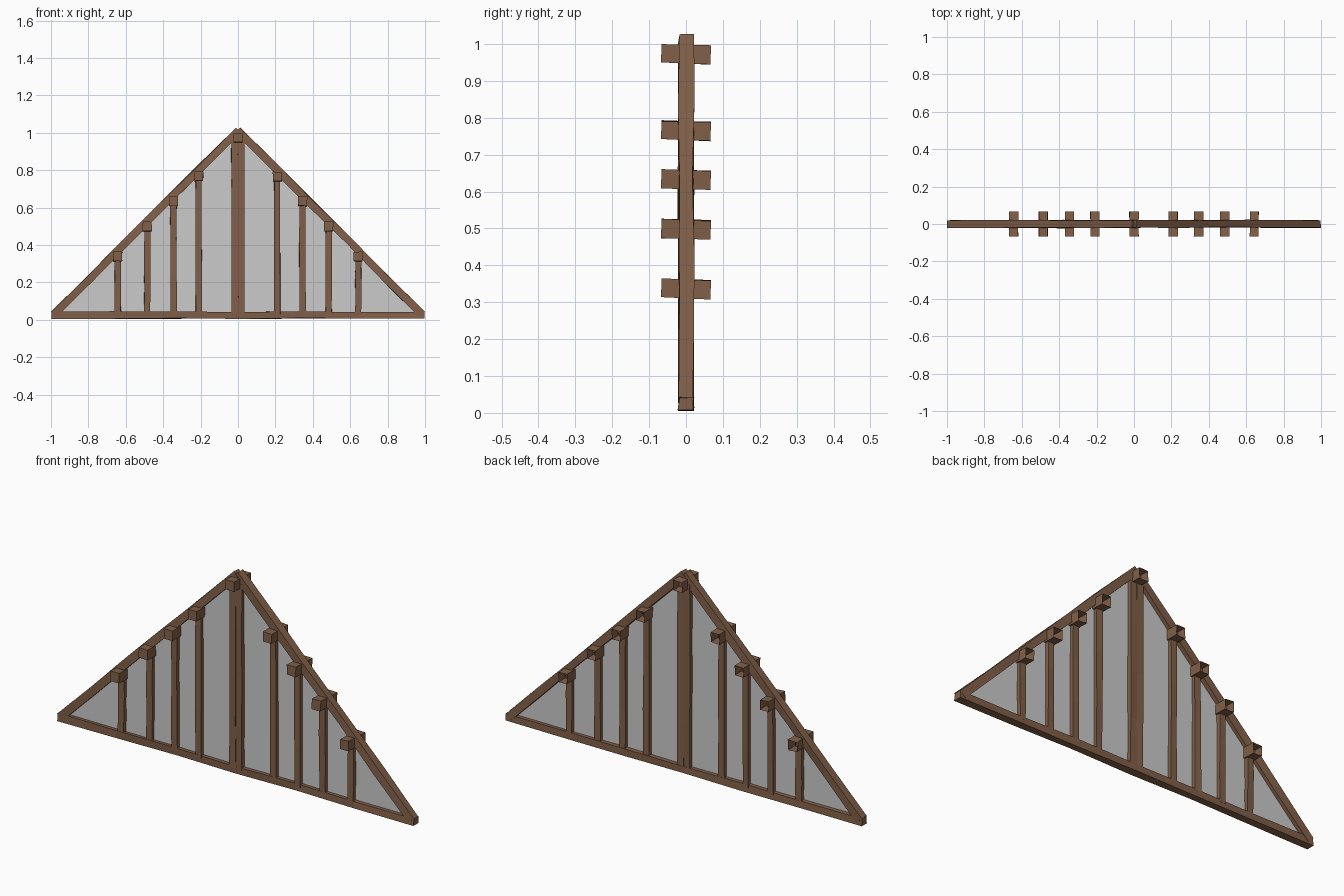
import bpy, bmesh, random
from mathutils import Vector

if "Cube" in bpy.data.objects:
    bpy.data.objects.remove(bpy.data.objects["Cube"])

random.seed(4)
wood = bpy.data.materials.new("wood")
wood.diffuse_color = (0.22, 0.115, 0.065, 1)
wood.use_nodes = True
wood.node_tree.nodes["Principled BSDF"].inputs["Base Color"].default_value = wood.diffuse_color


def finish(name, bm, mat=None):
    me = bpy.data.meshes.new(name)
    bm.to_mesh(me)
    bm.free()
    ob = bpy.data.objects.new(name, me)
    bpy.context.collection.objects.link(ob)
    if mat:
        me.materials.append(mat)
    return ob


def beam(name, a, b, width, depth, segs=3, wobble=0.003, open_end=False):
    """Slightly uneven square timber swept from a to b."""
    a, b = Vector(a), Vector(b)
    d = (b - a).normalized()
    side = Vector((1, 0, 0)) if abs(d.y) > 0.9 else Vector((0, 1, 0))
    other = d.cross(side)
    # side carries the depth, other carries the in-plane width
    bm = bmesh.new()
    rings = []
    for i in range(segs + 1):
        c = a.lerp(b, i / segs)
        ring = []
        for s, t in ((-1, -1), (1, -1), (1, 1), (-1, 1)):
            ds = s * depth / 2 + random.uniform(-wobble, wobble)
            dt = t * width / 2 + random.uniform(-wobble, wobble)
            ring.append(bm.verts.new(c + side * ds + other * dt))
        rings.append(ring)
    for r, q in zip(rings, rings[1:]):
        for j in range(4):
            k = (j + 1) % 4
            bm.faces.new((r[j], r[k], q[k], q[j]))
    bm.faces.new(rings[0][::-1])
    if not open_end:
        bm.faces.new(rings[-1])
    bmesh.ops.recalc_face_normals(bm, faces=bm.faces)
    return finish(name, bm, wood)


# Thin grey infill panel
bm = bmesh.new()
bm.faces.new([bm.verts.new(p) for p in
              ((-0.97, 0, 0.03), (0.97, 0, 0.03), (0, 0, 1.0))])
finish("wall_panel", bm)

# Sill and the two sloping rafters
beam("sill", (-0.998, 0, 0.025), (0.998, 0, 0.025), 0.036, 0.04, 6)
for s, n in ((-1, "left"), (1, "right")):
    beam(n + "_rafter", (s * 0.985, 0, 0.028), (s * -0.002, 0, 1.013),
         0.038, 0.04, 5)
    # Paired halves of the centre post
    beam(n + "_king_post", (s * 0.017, 0, 0.03), (s * 0.017, 0, 0.97),
         0.036, 0.04, 4, 0.002)

# Studs, each with a purlin end passing through its head
for x, z in ((0.21, 0.767), (0.345, 0.635), (0.485, 0.5), (0.643, 0.338)):
    for s, n in ((-1, "left"), (1, "right")):
        beam(n + "_stud", (s * x, 0, 0.03), (s * x, 0, z), 0.033, 0.038, 3, 0.002)
        beam(n + "_purlin_end", (s * x, -0.067, z), (s * x, 0.067, z - 0.004),
             0.05, 0.048, 1, 0.002, True)
beam("ridge_purlin_end", (0, -0.067, 0.974), (0, 0.067, 0.97),
     0.05, 0.048, 1, 0.002, True)
